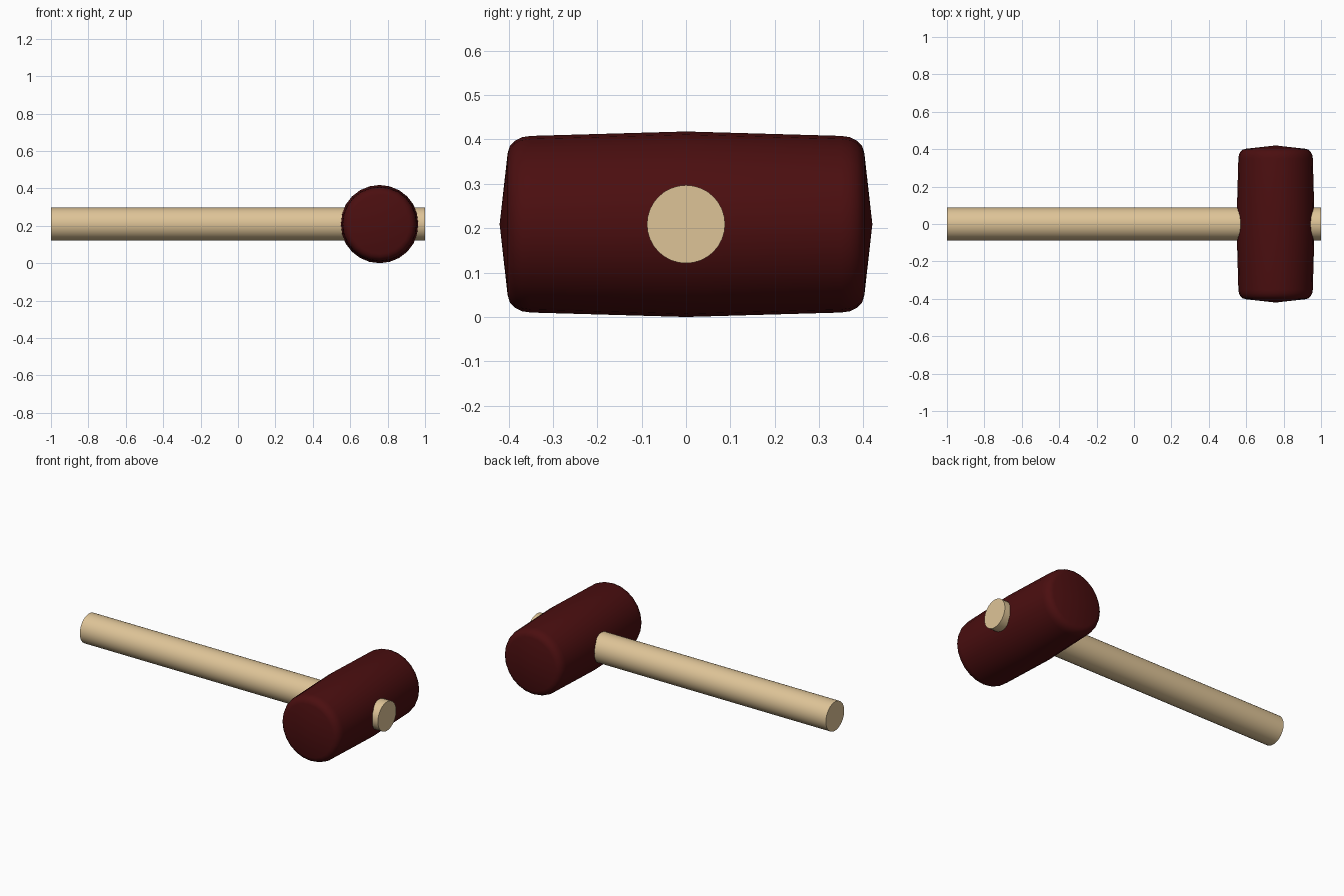
import bpy, bmesh, math

if "Cube" in bpy.data.objects:
    bpy.data.objects.remove(bpy.data.objects["Cube"])

CENTRE_Z = 0.209


def material(name, rgb):
    m = bpy.data.materials.new(name)
    m.diffuse_color = (*rgb, 1)
    m.use_nodes = True
    m.node_tree.nodes["Principled BSDF"].inputs["Base Color"].default_value = m.diffuse_color
    return m


def finish(obj, mat, angle):
    obj.data.materials.append(mat)
    bpy.ops.object.select_all(action='DESELECT')
    obj.select_set(True)
    bpy.context.view_layer.objects.active = obj
    bpy.ops.object.shade_smooth_by_angle(angle=math.radians(angle))


wood = material("pale_wood", (0.73, 0.55, 0.31))
red = material("dark_red", (0.07, 0.0045, 0.005))

# Handle: straight rod passing right through the head
bpy.ops.mesh.primitive_cylinder_add(vertices=32, radius=0.088, depth=2,
                                    location=(0, 0, CENTRE_Z),
                                    rotation=(0, math.pi / 2, 0))
handle = bpy.context.object
handle.name = "handle"
finish(handle, wood, 30)

# Head: slightly barrelled profile with rounded rims and shallow cone faces
half = [(0.209, 0.0), (0.199, 0.35), (0.196, 0.37), (0.188, 0.386),
        (0.176, 0.397), (0.160, 0.402), (0.0, 0.42)]
profile = [(r, -y) for r, y in reversed(half[1:])] + half
bm = bmesh.new()
verts = [bm.verts.new((r, y, 0)) for r, y in profile]
edges = [bm.edges.new(pair) for pair in zip(verts, verts[1:])]
bmesh.ops.spin(bm, geom=verts + edges, cent=(0, 0, 0), axis=(0, 1, 0),
               angle=2 * math.pi, steps=24)
bmesh.ops.remove_doubles(bm, verts=bm.verts, dist=0.0005)
bmesh.ops.recalc_face_normals(bm, faces=bm.faces)
mesh = bpy.data.meshes.new("mallet_head")
bm.to_mesh(mesh)
bm.free()
head = bpy.data.objects.new("mallet_head", mesh)
head.location = (0.757, 0, CENTRE_Z)
bpy.context.collection.objects.link(head)
finish(head, red, 40)
